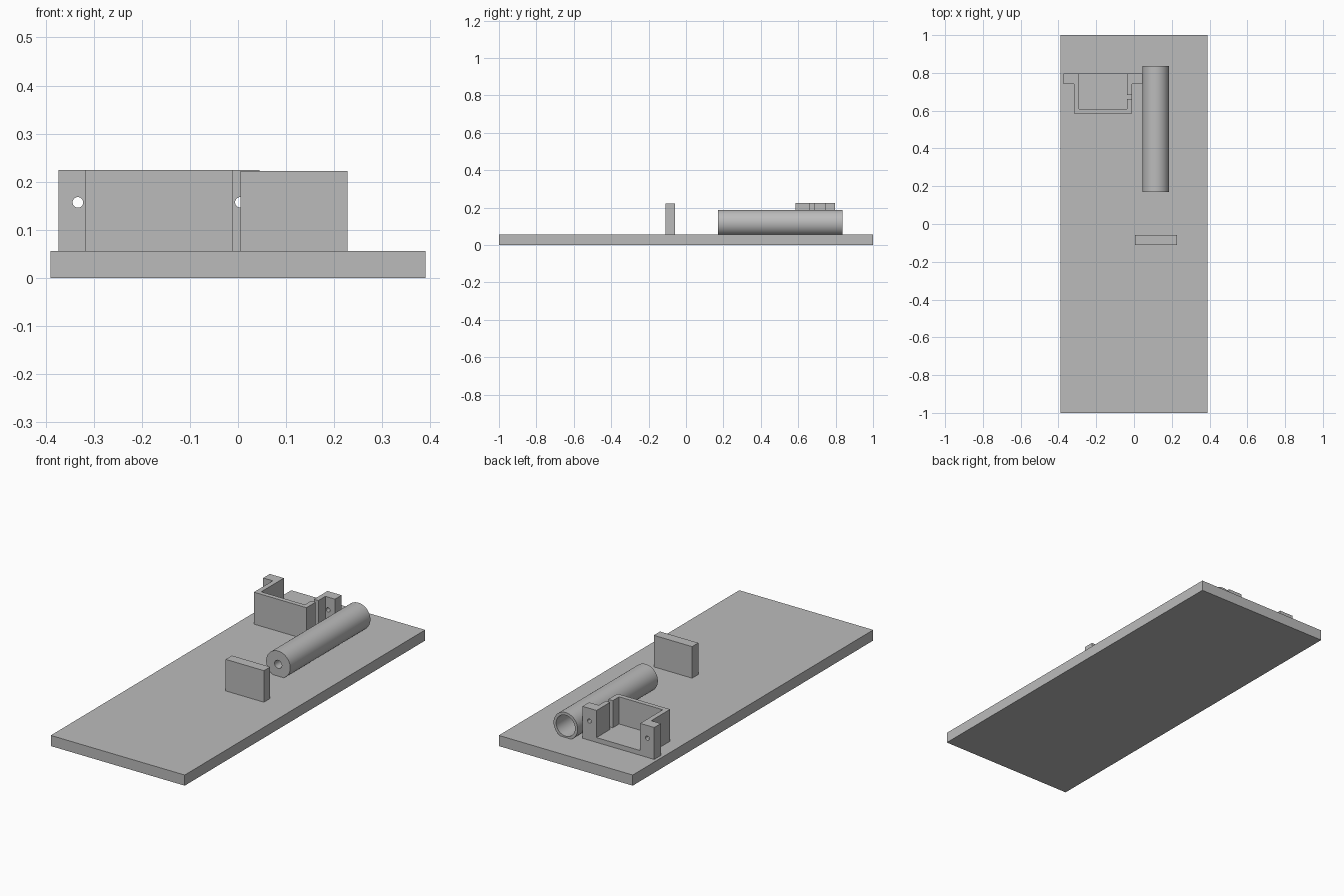
import bpy, bmesh, math
from mathutils import Matrix, Vector

if "Cube" in bpy.data.objects:
    bpy.data.objects.remove(bpy.data.objects["Cube"], do_unlink=True)

GREY = (0.5, 0.5, 0.5, 1)
grey = bpy.data.materials.new("matte_grey")
grey.use_nodes = True
grey.diffuse_color = GREY
grey.node_tree.nodes["Principled BSDF"].inputs["Base Color"].default_value = GREY

BASE_TOP = 0.056


def finish(name, bm):
    bmesh.ops.recalc_face_normals(bm, faces=bm.faces)
    mesh = bpy.data.meshes.new(name)
    bm.to_mesh(mesh)
    bm.free()
    mesh.materials.append(grey)
    obj = bpy.data.objects.new(name, mesh)
    bpy.context.collection.objects.link(obj)
    return obj


def box(name, low, high):
    low, high = Vector(low), Vector(high)
    bm = bmesh.new()
    bmesh.ops.create_cube(bm, size=1, matrix=Matrix.Translation((low + high) / 2)
                          @ Matrix.Diagonal((*(high - low), 1)))
    return finish(name, bm)


def prism(name, outline, bottom, top):
    bm = bmesh.new()
    face = bm.faces.new([bm.verts.new((x, y, bottom)) for x, y in outline])
    side = bmesh.ops.extrude_face_region(bm, geom=[face])["geom"]
    bmesh.ops.translate(bm, vec=(0, 0, top - bottom),
                        verts=[v for v in side if isinstance(v, bmesh.types.BMVert)])
    return finish(name, bm)


def rod(name, x, z, radius, y0, y1):
    bm = bmesh.new()
    bmesh.ops.create_cone(bm, cap_ends=True, segments=32, radius1=radius, radius2=radius,
                          depth=y1 - y0, matrix=Matrix.Translation((x, (y0 + y1) / 2, z))
                          @ Matrix.Rotation(math.pi / 2, 4, "X"))
    return finish(name, bm)


def cut(obj, cutter):
    mod = obj.modifiers.new("cut", "BOOLEAN")
    mod.operation, mod.solver, mod.object = "DIFFERENCE", "EXACT", cutter
    bpy.context.view_layer.objects.active = obj
    bpy.ops.object.modifier_apply(modifier=mod.name)
    bpy.data.objects.remove(cutter, do_unlink=True)


# Base plate and upright block
box("base_plate", (-0.39, -1, 0), (0.39, 1, BASE_TOP))
box("upright_block", (0.005, -0.11, BASE_TOP), (0.228, -0.058, 0.222))

# Bracket: solid with two flanges, hollowed above its floor
MID, TOP = -0.164, 0.224
half = [(0.153, 0.585), (0.153, 0.742), (0.209, 0.742), (0.209, 0.797)]
outline = [(MID + x, y) for x, y in half] + [(MID - x, y) for x, y in reversed(half)]
bracket = prism("bracket", outline, BASE_TOP, TOP)
cut(bracket, box("pocket_cutter", (MID - 0.127, 0.609, 0.081), (MID + 0.127, 0.9, 0.3)))

# Cable slot in the left wall and a screw hole in each flange
cut(bracket, box("slot_cutter", (MID + 0.1, 0.662, 0.081), (MID + 0.18, 0.684, 0.3)))
for side in (-1, 1):
    cut(bracket, rod("hole_cutter", MID + side * 0.169, 0.157, 0.011, 0.7, 0.85))

# Tube: lathed around its long axis, wide bore at the back, small hole in front
TUBE_X, TUBE_Z, SEGMENTS = 0.115, 0.118, 64
profile = [(0.07, 0.17), (0.07, 0.837), (0.055, 0.837), (0.055, 0.22), (0.021, 0.22), (0.021, 0.17)]
bm = bmesh.new()
rings = []
for i in range(SEGMENTS):
    a = math.tau * i / SEGMENTS
    rings.append([bm.verts.new((TUBE_X + r * math.cos(a), y, TUBE_Z + r * math.sin(a)))
                  for r, y in profile])
for i, ring in enumerate(rings):
    after = rings[(i + 1) % SEGMENTS]
    for j in range(len(profile)):
        k = (j + 1) % len(profile)
        bm.faces.new((ring[j], ring[k], after[k], after[j]))
tube = finish("tube", bm)

# Smooth round surfaces, keep edges sharp
for obj in (bracket, tube):
    bpy.ops.object.select_all(action="DESELECT")
    obj.select_set(True)
    bpy.context.view_layer.objects.active = obj
    bpy.ops.object.shade_smooth_by_angle(angle=math.radians(30))
